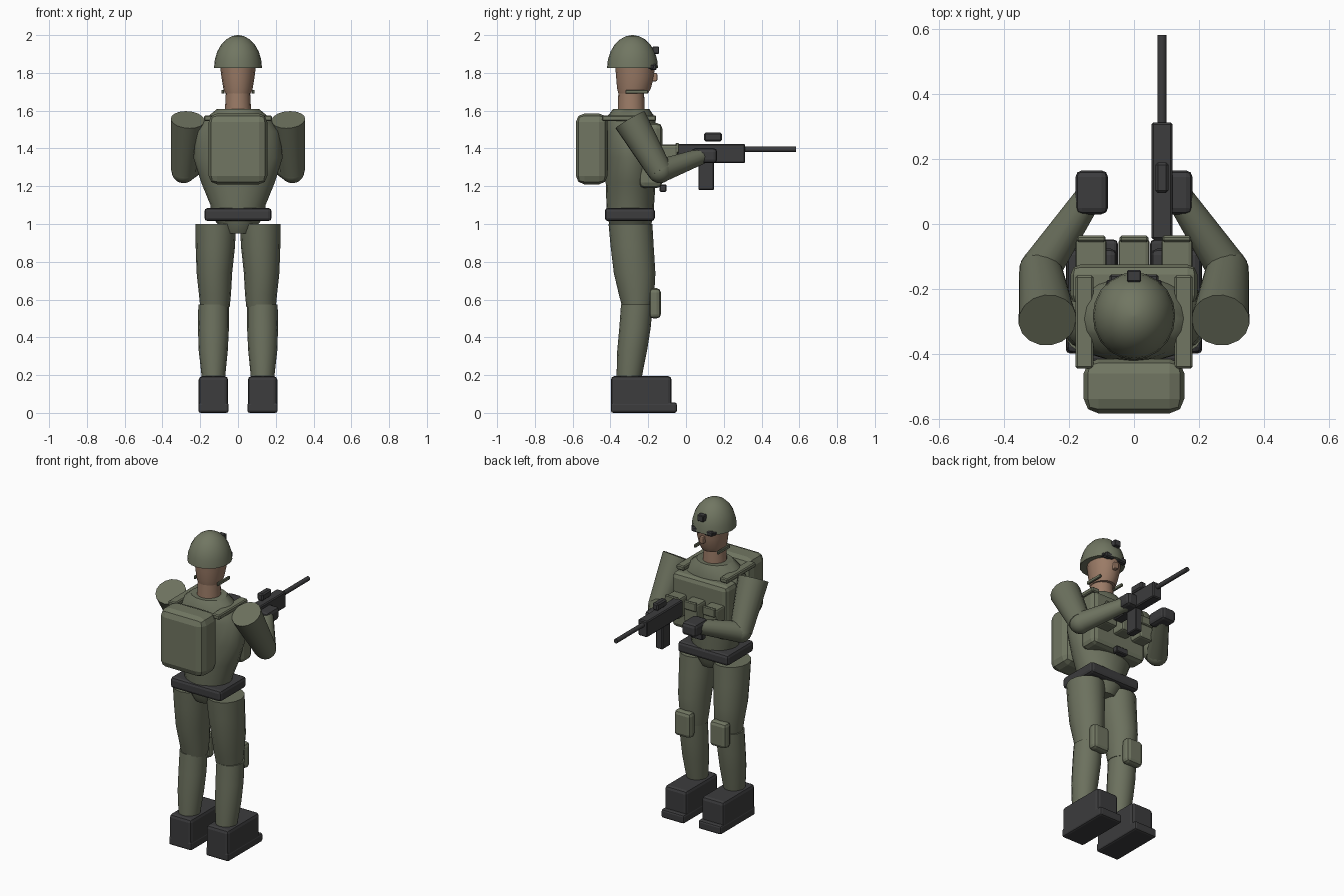
import bpy, bmesh, math
from mathutils import Vector, Matrix

if "Cube" in bpy.data.objects:
    bpy.data.objects.remove(bpy.data.objects["Cube"])


def material(name, rgb):
    m = bpy.data.materials.new(name)
    m.diffuse_color = (*rgb, 1)
    m.use_nodes = True
    m.node_tree.nodes["Principled BSDF"].inputs["Base Color"].default_value = m.diffuse_color
    return m


CLOTH = material("olive_cloth", (0.150, 0.165, 0.112))
GEAR = material("olive_gear", (0.165, 0.182, 0.122))
DARK = material("charcoal", (0.045, 0.045, 0.047))
SKIN = material("skin", (0.33, 0.20, 0.135))


def finish(name, bm, mat, smooth=None):
    bmesh.ops.recalc_face_normals(bm, faces=bm.faces[:])
    me = bpy.data.meshes.new(name)
    bm.to_mesh(me)
    bm.free()
    ob = bpy.data.objects.new(name, me)
    bpy.context.collection.objects.link(ob)
    me.materials.append(mat)
    if smooth:
        bpy.ops.object.select_all(action='DESELECT')
        ob.select_set(True)
        bpy.context.view_layer.objects.active = ob
        bpy.ops.object.shade_smooth_by_angle(angle=math.radians(smooth))
    return ob


def box(name, x, y, z, mat, bevel=0.01, segs=2):
    """Bevelled box from (min, max) ranges."""
    bm = bmesh.new()
    bmesh.ops.create_cube(bm, size=1)
    for v in bm.verts:
        for i, (lo, hi) in enumerate((x, y, z)):
            v.co[i] = lo if v.co[i] < 0 else hi
    if bevel:
        bmesh.ops.bevel(bm, geom=bm.edges[:], offset=bevel, segments=segs,
                        profile=0.5, affect='EDGES')
    return finish(name, bm, mat)


def loft(name, rings, mat, n=16, smooth=40):
    """Stack of ellipses (cx, cy, z, rx, ry), capped at both ends."""
    bm = bmesh.new()
    loops = [[bm.verts.new((cx + rx * math.cos(2 * math.pi * i / n),
                            cy + ry * math.sin(2 * math.pi * i / n), z))
              for i in range(n)] for cx, cy, z, rx, ry in rings]
    for a, b in zip(loops, loops[1:]):
        for i in range(n):
            bm.faces.new((a[i], a[(i + 1) % n], b[(i + 1) % n], b[i]))
    bm.faces.new(loops[0])
    bm.faces.new(loops[-1])
    return finish(name, bm, mat, smooth)


def limb(name, p, q, r1, r2, mat, n=16):
    """Tapered cylinder from p to q."""
    p, q = Vector(p), Vector(q)
    d = q - p
    mtx = Matrix.Translation((p + q) / 2) @ d.to_track_quat('Z', 'Y').to_matrix().to_4x4()
    bm = bmesh.new()
    bmesh.ops.create_cone(bm, cap_ends=True, segments=n, radius1=r1, radius2=r2,
                          depth=d.length, matrix=mtx)
    return finish(name, bm, mat, 40)


def ball(name, c, r, mat):
    bm = bmesh.new()
    bmesh.ops.create_uvsphere(bm, u_segments=16, v_segments=10, radius=r,
                              matrix=Matrix.Translation(c))
    return finish(name, bm, mat, 40)


def span(s, a, b):
    """Range from a to b mirrored to side s."""
    return tuple(sorted((s * a, s * b)))


# Helmet dome, mount and goggles
dome = [(0, -0.283, 1.825 + 0.175 * math.sin(t), 0.127 * math.cos(t), 0.135 * math.cos(t))
        for t in [math.radians(a) for a in (0, 15, 30, 45, 60, 75, 88)]]
loft("helmet", dome, GEAR, 20)
box("helmet_mount", (-0.022, 0.022), (-0.178, -0.142), (1.9, 1.94), DARK, 0.004, 1)
box("goggle_band", (-0.085, 0.085), (-0.2, -0.172), (1.822, 1.842), DARK, 0.004, 1)

# Head, nose and neck
loft("head", [(0, -0.28, 1.69, 0.07, 0.078), (0, -0.275, 1.72, 0.078, 0.09),
              (0, -0.27, 1.78, 0.088, 0.1), (0, -0.27, 1.84, 0.095, 0.105)], SKIN)
box("nose", (-0.014, 0.014), (-0.19, -0.152), (1.755, 1.8), SKIN, 0.008)
loft("neck", [(0, -0.29, 1.59, 0.07, 0.072), (0, -0.29, 1.7, 0.064, 0.068)], SKIN)

# Torso with sloping collar, pelvis and belt
loft("torso", [(0, -0.295, 1.04, 0.14, 0.122), (0, -0.295, 1.1, 0.146, 0.126),
               (0, -0.293, 1.22, 0.195, 0.132), (0, -0.292, 1.35, 0.236, 0.134),
               (0, -0.292, 1.49, 0.222, 0.134), (0, -0.292, 1.565, 0.165, 0.128),
               (0, -0.29, 1.61, 0.11, 0.095)], CLOTH, 20)
loft("pelvis", [(0, -0.295, 0.95, 0.085, 0.085), (0, -0.295, 0.99, 0.1, 0.11),
                (0, -0.295, 1.04, 0.14, 0.12)], CLOTH)
box("belt", (-0.178, 0.178), (-0.43, -0.165), (1.015, 1.085), DARK, 0.018)

# Vest, pouches and radio
box("vest", (-0.195, 0.195), (-0.25, -0.125), (1.19, 1.535), GEAR, 0.03)
for i, x in enumerate((-0.132, 0, 0.132)):
    box(f"pouch_{i}", (x - 0.048, x + 0.048), (-0.14, -0.045), (1.29, 1.42), GEAR, 0.012)
    box(f"pouch_flap_{i}", (x - 0.044, x + 0.044), (-0.055, -0.036), (1.375, 1.43), GEAR, 0.005, 1)
box("belly_clip", (-0.042, 0.042), (-0.14, -0.103), (1.17, 1.21), DARK, 0.005, 1)

# Backpack
box("backpack", (-0.155, 0.155), (-0.583, -0.415), (1.21, 1.585), GEAR, 0.045)

# Paired parts
for s, side in ((-1, "left"), (1, "right")):
    box(f"shoulder_strap_{side}", span(s, 0.125, 0.18), (-0.445, -0.158), (1.545, 1.575), GEAR, 0.006, 1)
    box(f"chin_strap_{side}", span(s, 0.074, 0.088), (-0.32, -0.202), (1.69, 1.71), GEAR, 0.003, 1)
    box(f"goggle_lens_{side}", span(s, 0.015, 0.075), (-0.19, -0.155), (1.815, 1.846), DARK, 0.006, 1)

    # Arm and glove
    shoulder, elbow = (s * 0.266, -0.296, 1.552), (s * 0.288, -0.138, 1.28)
    limb(f"upper_arm_{side}", shoulder, elbow, 0.09, 0.066, CLOTH)
    ball(f"elbow_{side}", elbow, 0.064, CLOTH)
    limb(f"forearm_{side}", elbow, (s * 0.135, 0.09, 1.362), 0.063, 0.042, CLOTH)
    box(f"glove_{side}", span(s, 0.08, 0.18), (0.03, 0.165), (1.322, 1.402), DARK, 0.02)

    # Leg, knee pad and boot
    loft(f"thigh_{side}", [(s * 0.122, -0.26, 0.56, 0.078, 0.078),
                           (s * 0.122, -0.262, 0.63, 0.085, 0.094),
                           (s * 0.125, -0.272, 0.74, 0.094, 0.11),
                           (s * 0.12, -0.285, 0.88, 0.104, 0.114),
                           (s * 0.118, -0.294, 1.0, 0.108, 0.116)], CLOTH)
    loft(f"shin_{side}", [(s * 0.13, -0.302, 0.18, 0.061, 0.066),
                          (s * 0.131, -0.285, 0.33, 0.077, 0.079),
                          (s * 0.13, -0.27, 0.45, 0.082, 0.083),
                          (s * 0.129, -0.26, 0.575, 0.081, 0.084)], CLOTH)
    box(f"knee_pad_{side}", span(s, 0.067, 0.183), (-0.195, -0.133), (0.5, 0.66), GEAR, 0.022)
    box(f"boot_{side}", span(s, 0.052, 0.208), (-0.398, -0.076), (0.01, 0.195), DARK, 0.02)
    box(f"boot_sole_{side}", span(s, 0.05, 0.21), (-0.398, -0.048), (0, 0.055), DARK, 0.012)

# Rifle
box("rifle_body", (0.054, 0.118), (-0.048, 0.313), (1.322, 1.424), DARK, 0.006, 1)
limb("rifle_barrel", (0.086, 0.3, 1.395), (0.086, 0.582, 1.395), 0.014, 0.014, DARK, 12)
box("rifle_sight", (0.066, 0.106), (0.095, 0.19), (1.438, 1.484), DARK, 0.008, 1)
box("rifle_magazine", (0.062, 0.11), (0.065, 0.148), (1.18, 1.335), DARK, 0.005, 1)
